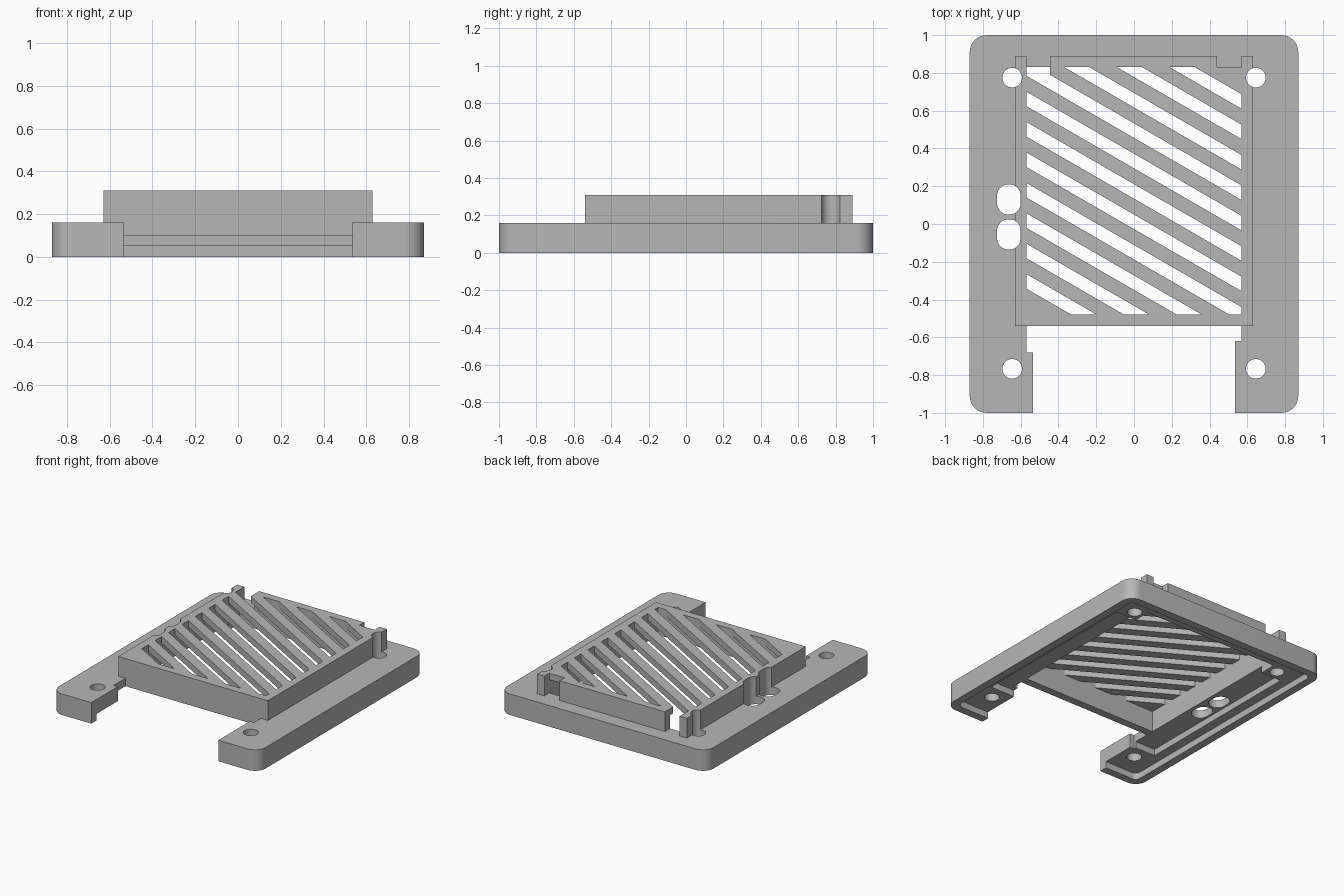
import bpy, bmesh, math

cube = bpy.data.objects.get("Cube")
if cube:
    bpy.data.objects.remove(cube, do_unlink=True)

grey = bpy.data.materials.new("plain grey")
grey.use_nodes = True
colour = (0.47, 0.47, 0.47, 1)
grey.diffuse_color = colour
grey.node_tree.nodes["Principled BSDF"].inputs["Base Color"].default_value = colour


def prism(name, outlines, z0, z1):
    """Extrude one or more flat outlines from z0 to z1."""
    bm = bmesh.new()
    for outline in outlines:
        low = [bm.verts.new((x, y, z0)) for x, y in outline]
        high = [bm.verts.new((x, y, z1)) for x, y in outline]
        bm.faces.new(low[::-1])
        bm.faces.new(high)
        for i in range(len(low)):
            j = (i + 1) % len(low)
            bm.faces.new((low[i], low[j], high[j], high[i]))
    bmesh.ops.recalc_face_normals(bm, faces=bm.faces)
    mesh = bpy.data.meshes.new(name)
    bm.to_mesh(mesh)
    bm.free()
    mesh.materials.append(grey)
    obj = bpy.data.objects.new(name, mesh)
    bpy.context.collection.objects.link(obj)
    return obj


def rect(x0, x1, y0, y1):
    return [(x0, y0), (x1, y0), (x1, y1), (x0, y1)]


def rounded(x0, x1, y0, y1, r, steps=8):
    """Rectangle outline with rounded corners."""
    points = []
    centres = [(x1 - r, y1 - r), (x0 + r, y1 - r), (x0 + r, y0 + r), (x1 - r, y0 + r)]
    for corner, (cx, cy) in enumerate(centres):
        for s in range(steps + 1):
            a = math.pi / 2 * (corner + s / steps)
            points.append((cx + r * math.cos(a), cy + r * math.sin(a)))
    return points


def circle(cx, cy, r, n=32):
    return [(cx + r * math.cos(math.tau * i / n), cy + r * math.sin(math.tau * i / n))
            for i in range(n)]


def combine(target, tool, operation):
    mod = target.modifiers.new("combine", "BOOLEAN")
    mod.operation = operation
    mod.solver = "EXACT"
    mod.object = tool
    bpy.context.view_layer.objects.active = target
    bpy.ops.object.modifier_apply(modifier=mod.name)
    bpy.data.objects.remove(tool, do_unlink=True)


# Base plate, hollowed from below in two steps
cover = prism("vented_cover", [rounded(-0.87, 0.87, -1, 1, 0.09)], 0, 0.16)
combine(cover, prism("rim_recess", [rounded(-0.81, 0.81, -0.94, 0.94, 0.04)], -0.1, 0.05), "DIFFERENCE")
combine(cover, prism("deep_recess", [rect(-0.74, 0.74, -0.66, 0.70)], -0.1, 0.10), "DIFFERENCE")

# Raised housing with a hollow inside
combine(cover, prism("housing", [rect(-0.63, 0.63, -0.54, 0.89)], 0.10, 0.31), "UNION")
combine(cover, prism("housing_hollow", [rect(-0.57, 0.57, -0.48, 0.83)], -0.1, 0.26), "DIFFERENCE")

# Front opening between the two arms
opening = [(-0.535, -1.1), (0.535, -1.1), (0.535, -0.62), (0.57, -0.62),
           (0.57, -0.54), (-0.57, -0.54), (-0.57, -0.68), (-0.535, -0.68)]
combine(cover, prism("front_opening", [opening], -0.1, 0.5), "DIFFERENCE")

# Diagonal vent slots, trimmed to the roof panel
slope = math.tan(math.radians(30))
slots = []
for k in range(11):
    base = -0.342 + 0.161 * k
    left, right = base + 0.13 * slope, base - 1.27 * slope
    slots.append([(-0.7, left), (0.7, right), (0.7, right + 0.077), (-0.7, left + 0.077)])
vents = prism("vent_slots", slots, 0.2, 0.4)
combine(vents, prism("vent_area", [rect(-0.57, 0.57, -0.48, 0.83)], 0.1, 0.5), "INTERSECT")
combine(cover, vents, "DIFFERENCE")

# Notches in the back wall
notches = [rect(-0.57, -0.445, 0.78, 0.95), rect(0.44, 0.57, 0.83, 0.95)]
combine(cover, prism("back_notches", notches, 0.16, 0.5), "DIFFERENCE")

# Screw holes and two rounded cable holes
holes = [circle(sx * 0.645, y, 0.052) for sx in (-1, 1) for y in (-0.767, 0.775)]
holes += [rounded(-0.725, -0.6, y, y + 0.16, 0.06) for y in (-0.135, 0.05)]
combine(cover, prism("through_holes", holes, -0.2, 0.6), "DIFFERENCE")

# Smooth only the curved walls
bpy.ops.object.select_all(action="DESELECT")
cover.select_set(True)
bpy.context.view_layer.objects.active = cover
bpy.ops.object.shade_smooth_by_angle(angle=math.radians(25))
